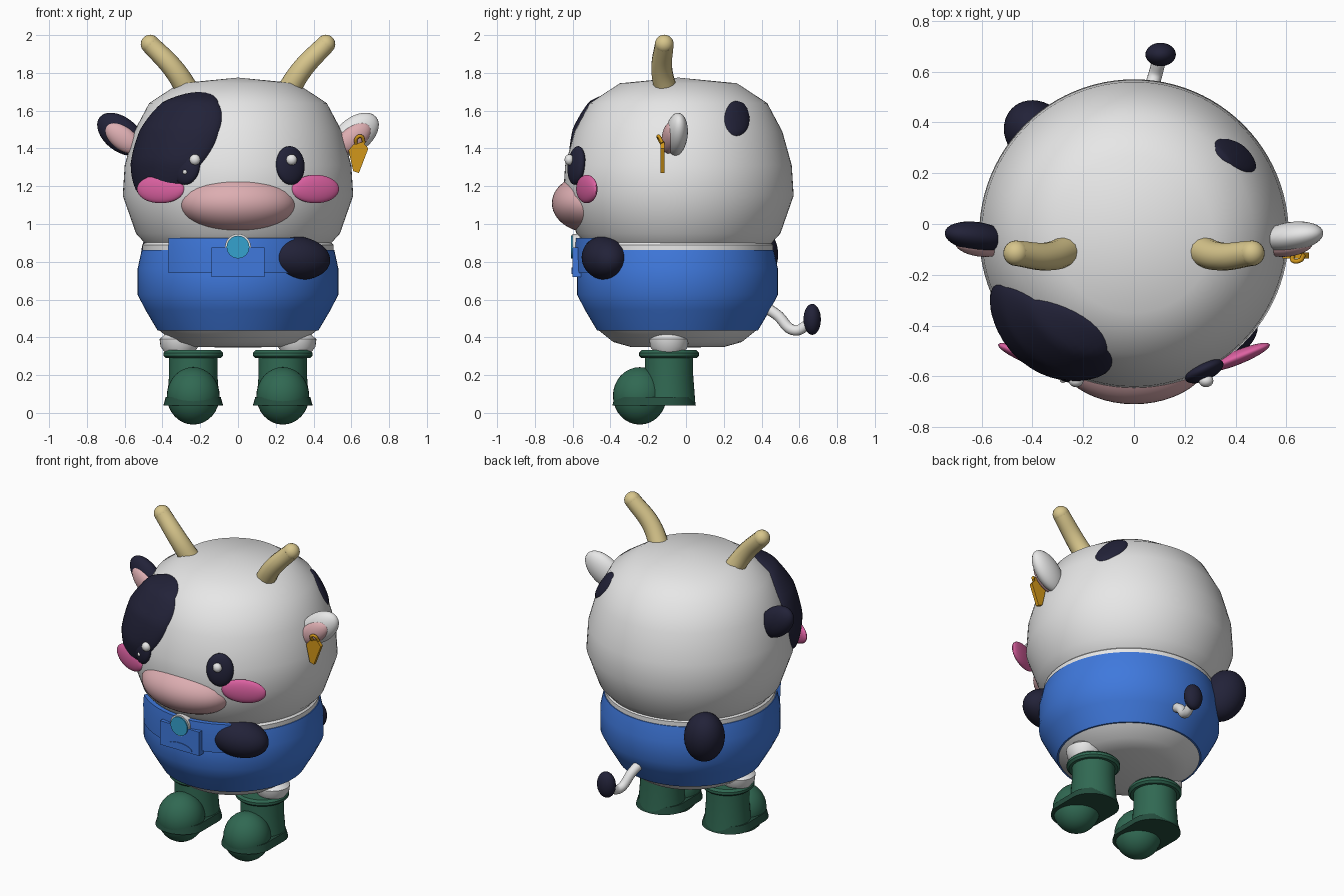
import bpy, bmesh, math
from mathutils import Vector, Matrix, Euler
from mathutils.bvhtree import BVHTree

if "Cube" in bpy.data.objects:
    bpy.data.objects.remove(bpy.data.objects["Cube"])


def mat(name, *rgb):
    m = bpy.data.materials.new(name)
    m.diffuse_color = (*rgb, 1)
    m.use_nodes = True
    m.node_tree.nodes["Principled BSDF"].inputs["Base Color"].default_value = m.diffuse_color
    return m


WHITE = mat("white", .8, .8, .8)
NAVY = mat("navy", .016, .016, .04)
SKIN = mat("soft_pink", .72, .42, .44)
PINK = mat("hot_pink", .72, .12, .36)
BLUE = mat("blue", .05, .19, .72)
CYAN = mat("cyan", .035, .36, .62)
GREEN = mat("boot_green", .03, .14, .085)
DARK = mat("sole_green", .018, .075, .048)
HORN = mat("horn_tan", .68, .56, .26)
GOLD = mat("gold", .65, .31, .01)
AXIS_Y = -.04


def add(name, bm, m):
    bmesh.ops.recalc_face_normals(bm, faces=bm.faces)
    me = bpy.data.meshes.new(name)
    bm.to_mesh(me)
    bm.free()
    me.materials.append(m)
    ob = bpy.data.objects.new(name, me)
    bpy.context.collection.objects.link(ob)
    return ob


def ball(name, c, r, m, rot=(0, 0, 0), seg=32):
    bm = bmesh.new()
    e = Euler([math.radians(a) for a in rot]).to_matrix().to_4x4()
    bmesh.ops.create_uvsphere(bm, u_segments=seg, v_segments=seg // 2, radius=1,
                              matrix=Matrix.Translation(c) @ e @ Matrix.Diagonal((*r, 1)))
    return add(name, bm, m)


def lathe(name, c, prof, m, seg=64, sy=1):
    """Revolve (radius, z) points about a vertical axis at c."""
    bm = bmesh.new()
    vs = [bm.verts.new((r, 0, z)) for r, z in prof]
    es = [bm.edges.new(p) for p in zip(vs, vs[1:])]
    bmesh.ops.spin(bm, geom=vs + es, cent=(0, 0, 0), axis=(0, 0, 1),
                   angle=math.tau, steps=seg, use_duplicate=False)
    bmesh.ops.remove_doubles(bm, verts=bm.verts, dist=1e-4)
    for v in bm.verts:
        v.co = (v.co.x + c[0], v.co.y * sy + c[1], v.co.z)
    return add(name, bm, m)


def tube(name, pts, r0, r1, m):
    cu = bpy.data.curves.new(name, 'CURVE')
    cu.dimensions, cu.bevel_depth, cu.bevel_resolution = '3D', 1, 5
    cu.use_fill_caps = True
    sp = cu.splines.new('BEZIER')
    sp.bezier_points.add(len(pts) - 1)
    for i, (b, p) in enumerate(zip(sp.bezier_points, pts)):
        b.co, b.radius = p, r0 + (r1 - r0) * i / (len(pts) - 1)
        b.handle_left_type = b.handle_right_type = 'AUTO'
    tmp = bpy.data.objects.new("tmp", cu)
    bpy.context.collection.objects.link(tmp)
    me = bpy.data.meshes.new_from_object(tmp.evaluated_get(bpy.context.evaluated_depsgraph_get()))
    bpy.data.objects.remove(tmp)
    bm = bmesh.new()
    bm.from_mesh(me)
    add(name, bm, m)


def prism(name, pts, y, depth, m):
    """Extrude an outline of (x, z) points along y."""
    bm = bmesh.new()
    f = bm.faces.new([bm.verts.new((x, y, z)) for x, z in pts])
    ext = bmesh.ops.extrude_face_region(bm, geom=[f])
    bmesh.ops.translate(bm, vec=(0, depth, 0),
                        verts=[g for g in ext['geom'] if isinstance(g, bmesh.types.BMVert)])
    return add(name, bm, m)


def circle(cx, cz, r, n=40):
    return [(cx + r * math.cos(i * math.tau / n), cz + r * math.sin(i * math.tau / n)) for i in range(n)]


# Head
head = lathe("head", (0, AXIS_Y), [(0, 1.775), (.31, 1.745), (.47, 1.64), (.55, 1.49), (.6, 1.31),
             (.61, 1.15), (.54, .95), (.49, .895), (0, .89)], WHITE, 96)
bvh = BVHTree.FromPolygons([v.co for v in head.data.vertices], [p.vertices[:] for p in head.data.polygons])


def patch(name, c, toward, a, b, bulge):
    """Domed oval patch laid over the head surface."""
    c = Vector(c)
    n = (c - Vector((0, AXIS_Y, 1.27))).normalized()
    u = Vector(toward) - c
    u = (u - n * u.dot(n)).normalized()
    v = n.cross(u)
    bm = bmesh.new()
    rows = []
    for k in range(15):
        t = math.sin(k / 14 * math.pi / 2)
        row = []
        for j in range(48):
            w = j * math.tau / 48
            p = c + u * (a * t * math.cos(w)) + v * (b * t * math.sin(w))
            hit = bvh.ray_cast(p + n, -n)[0] or bvh.find_nearest(p)[0]
            row.append(bm.verts.new(hit + n * (bulge * math.sqrt(max(0, 1 - t * t)) - .003)))
        rows.append(row)
    for r0, r1 in zip(rows, rows[1:]):
        for j in range(48):
            bm.faces.new((r0[j], r1[j], r1[j - 47], r0[j - 47]))
    bmesh.ops.remove_doubles(bm, verts=bm.verts, dist=1e-4)
    add(name, bm, NAVY)


patch("face_spot", (-.36, -.45, 1.43), (-.12, -.47, 1.67), .33, .25, .085)
patch("rear_spot", (.4, .27, 1.56), (.32, .3, 1.65), .12, .075, .02)

# Face
ball("muzzle", (0, -.5, 1.11), (.31, .21, .157), SKIN, seg=48)
for s, side in ((-1, "left"), (1, "right")):
    ball(side + "_cheek", (s * .41, -.525, 1.185), (.135, .028, .075), PINK, (0, 0, s * 22))
    ball(side + "_eye", (s * .277, -.58, 1.31), (.082, .035, .103), NAVY, (-6, 0, s * 25))
    gx = s * .256 + .028
    ball(side + "_eye_glint", (gx, -.618, 1.34), (.029, .025, .029), WHITE, seg=16)
    ball(side + "_eye_small_glint", (gx - .052, -.613, 1.275), (.013, .013, .013), WHITE, seg=12)

    # Horns
    tube(side + "_horn", [(s * .25, -.1, 1.68), (s * .34, -.128, 1.82), (s * .465, -.115, 1.952)],
         .062, .05, HORN)
    ball(side + "_horn_tip", (s * .465, -.115, 1.952), (.05, .05, .05), HORN, seg=24)

    # Ears
    ball(side + "_ear", (s * .62, -.05, 1.475), (.145, .058, .09), NAVY if s < 0 else WHITE,
         (0, -s * 38, s * 8))
    ball(side + "_ear_inner", (s * .61, -.088, 1.455), (.11, .04, .062), SKIN, (0, -s * 38, s * 8))

# Ear tag with its ring
prism("ear_tag", [(.585, 1.39), (.61, 1.28), (.64, 1.27), (.69, 1.4), (.66, 1.435), (.61, 1.42)], -.135, .022, GOLD)
tube("ear_tag_ring", [(.625, -.125, 1.42), (.628, -.145, 1.455), (.65, -.145, 1.465), (.668, -.125, 1.43)],
     .009, .009, GOLD)

# Torso
lathe("collar", (0, -.045), [(.4, .91), (.49, .905), (.505, .89), (.505, .85), (.4, .85)], WHITE, 96)
lathe("shirt", (0, -.045), [(.4, .862), (.51, .862), (.531, .765), (.531, .625), (.49, .545),
                            (.425, .435), (.3, .435)], BLUE, 96)
lathe("belly", (0, -.045), [(.4, .46), (.415, .435), (.34, .375), (.25, .35), (0, .345)], WHITE, 96)

# Strap across the chest
bm = bmesh.new()
a0, a1 = math.asin(-.37 / .545), math.asin(.3 / .545)
rings = []
for i in range(25):
    a = a0 + (a1 - a0) * i / 24
    rings.append([bm.verts.new((r * math.sin(a), -.045 - r * math.cos(a), z))
                  for r, z in ((.5, .74), (.541, .74), (.546, .86), (.541, .925), (.49, .925))])
for p, q in zip(rings, rings[1:]):
    for j in range(5):
        bm.faces.new((p[j], q[j], q[j - 4], p[j - 4]))
bm.faces.new(rings[0])
bm.faces.new(rings[-1])
add("chest_strap", bm, BLUE)

# Pouch and round badge
prism("pouch", [(-.14, .72), (.14, .72), (.14, .875), (-.14, .875)], -.6, .06, BLUE)
prism("pouch_flap", [(.09 * math.cos(i * math.pi / 16), .735 + .035 * math.sin(i * math.pi / 16))
                     for i in range(17)], -.605, .008, BLUE)
prism("badge_rim", circle(0, .88, .068), -.6, .04, WHITE)
prism("badge", circle(0, .878, .06), -.608, .02, CYAN)

# Arms: one in front, one behind the back
ball("front_arm", (.31, -.43, .82), (.182, .118, .115), NAVY, (0, 6, 14), 40)
ball("back_arm", (-.385, .36, .82), (.13, .12, .165), NAVY, (0, 22, 135), 40)

# Tail
tube("tail", [(.03, .4, .57), (.05, .48, .52), (.08, .575, .437), (.1, .65, .47)], .03, .027, WHITE)
ball("tail_tuft", (.105, .668, .495), (.06, .046, .082), NAVY)

# Legs and boots
for s, side in ((-1, "left"), (1, "right")):
    lathe(side + "_leg", (s * .31, -.09), [(0, .46), (.05, .44), (.105, .39), (.1, .35), (.07, .31),
                                          (0, .3)], WHITE, 32)
    x = s * .237
    lathe(side + "_boot_shaft", (x, -.09), [(0, .31), (.11, .31), (.128, .3), (.128, .2), (.14, .045),
                                           (0, .04)], GREEN, 40)
    lathe(side + "_boot_rim", (x, -.09), [(.1, .29), (.145, .29), (.158, .302), (.158, .318),
                                         (.145, .332), (0, .332)], GREEN, 40)
    ball(side + "_boot_toe", (x, -.245, .09), (.14, .142, .152), GREEN)
    # Sole: long rounded outline, flared toward the ground
    bm = bmesh.new()
    lv = []
    for k, z in ((.92, .085), (1, .04)):
        ring = []
        for i in range(48):
            a = i * math.tau / 48
            cy = -.24 if math.sin(a) < 0 else -.09
            ring.append(bm.verts.new((x + .158 * k * math.cos(a),
                                      cy + (.15 if math.sin(a) < 0 else .142) * k * math.sin(a), z)))
        lv.append(ring)
    for i in range(48):
        bm.faces.new((lv[0][i], lv[1][i], lv[1][i - 47], lv[0][i - 47]))
    bm.faces.new(lv[0])
    bm.faces.new(lv[1])
    add(side + "_boot_sole", bm, DARK)
    ball(side + "_boot_tread", (x, -.24, .045), (.11, .115, .044), DARK)

# Smooth shading with sharp edges kept
bpy.ops.object.select_all(action='SELECT')
bpy.context.view_layer.objects.active = head
bpy.ops.object.shade_smooth_by_angle(angle=math.radians(40))
